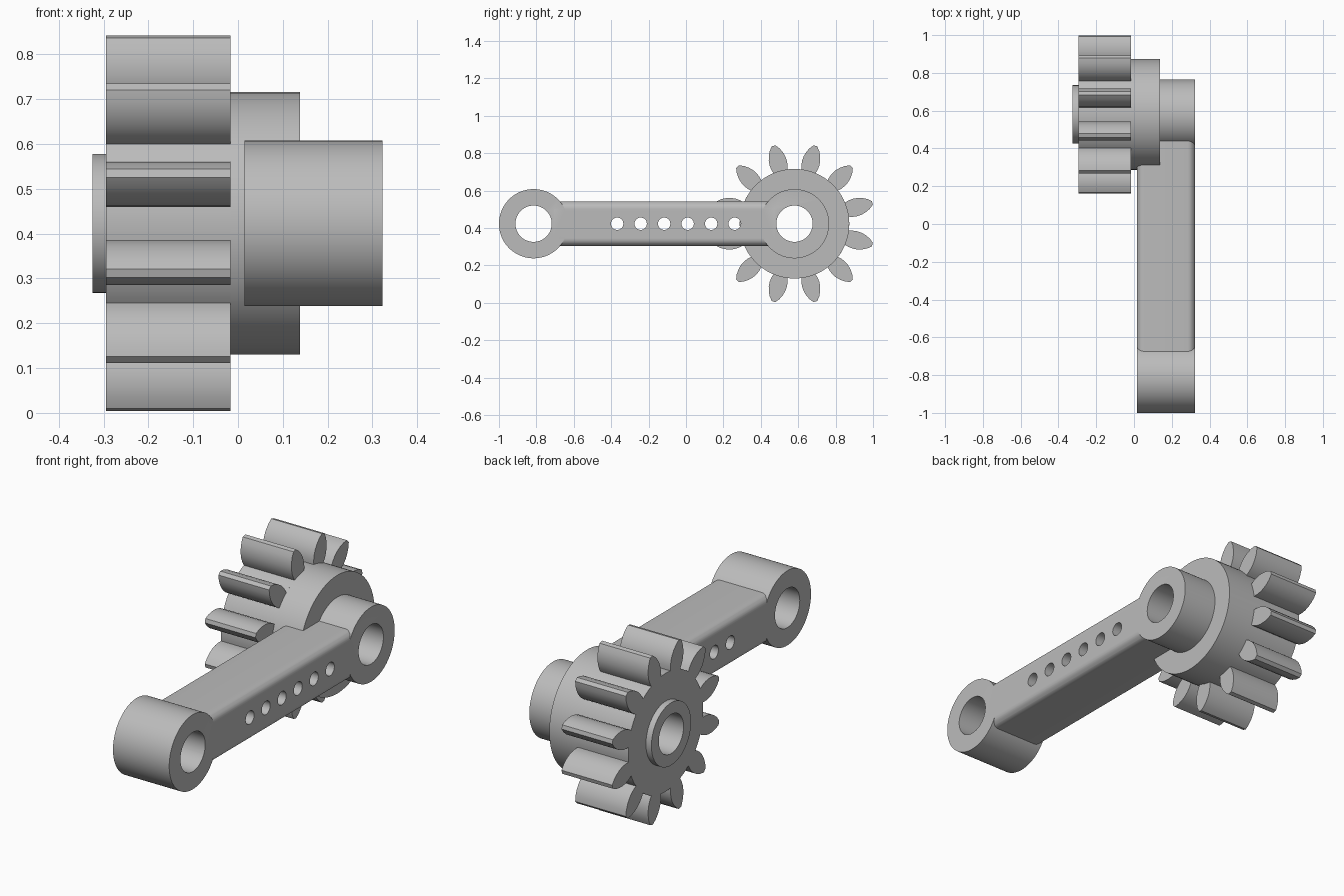
import bpy, bmesh, math
from mathutils import Matrix

if "Cube" in bpy.data.objects:
    bpy.data.objects.remove(bpy.data.objects["Cube"], do_unlink=True)

AXIS_Z = 0.423
GEAR_Y, END_Y = 0.58, -0.815
ARM_X = (0.015, 0.323)
GEAR_X = (-0.295, -0.017)
BORE = 0.097

grey = bpy.data.materials.new("plain grey")
grey.use_nodes = True
colour = (0.5, 0.5, 0.5, 1)
grey.diffuse_color = colour
grey.node_tree.nodes["Principled BSDF"].inputs["Base Color"].default_value = colour


def add_object(name, bm):
    bmesh.ops.recalc_face_normals(bm, faces=bm.faces)
    mesh = bpy.data.meshes.new(name)
    bm.to_mesh(mesh)
    bm.free()
    mesh.materials.append(grey)
    obj = bpy.data.objects.new(name, mesh)
    bpy.context.collection.objects.link(obj)
    return obj


def rod(name, x0, x1, y, radius, sides=96):
    """Solid cylinder lying along x."""
    bm = bmesh.new()
    place = Matrix.Translation(((x0 + x1) / 2, y, AXIS_Z)) @ Matrix.Rotation(math.pi / 2, 4, 'Y')
    bmesh.ops.create_cone(bm, cap_ends=True, segments=sides, radius1=radius,
                          radius2=radius, depth=x1 - x0, matrix=place)
    return add_object(name, bm)


def combine(obj, other, operation):
    """Boolean another solid into obj and discard it."""
    mod = obj.modifiers.new(operation.lower(), 'BOOLEAN')
    mod.operation, mod.solver, mod.object = operation, 'EXACT', other
    bpy.context.view_layer.objects.active = obj
    bpy.ops.object.modifier_apply(modifier=mod.name)
    bpy.data.objects.remove(other, do_unlink=True)


def drill(obj, y, radius, sides=64):
    combine(obj, rod("drill", -0.6, 0.6, y, radius, sides), 'DIFFERENCE')


# Toothed wheel: one extruded outline with leaf-shaped teeth
TEETH, ROOT = 12, 0.293
flank = [(0.29, 0.039), (0.31, 0.045), (0.335, 0.048), (0.36, 0.046),
         (0.385, 0.039), (0.41, 0.027), (0.431, 0.01)]
tooth = [(r, -w) for r, w in flank] + [(r, w) for r, w in reversed(flank)]
pitch = math.tau / TEETH
bm = bmesh.new()
ring = []
for i in range(TEETH):
    turn = (i + 0.5) * pitch
    for r, w in tooth:
        ring.append((r * math.cos(turn) - w * math.sin(turn),
                     r * math.sin(turn) + w * math.cos(turn)))
    edge = math.atan2(flank[0][1], flank[0][0])
    for k in range(1, 5):
        a = turn + edge + (pitch - 2 * edge) * k / 5
        ring.append((ROOT * math.cos(a), ROOT * math.sin(a)))
face = bm.faces.new([bm.verts.new((GEAR_X[0], GEAR_Y + y, AXIS_Z + z)) for y, z in ring])
side = bmesh.ops.extrude_face_region(bm, geom=[face])
bmesh.ops.translate(bm, vec=(GEAR_X[1] - GEAR_X[0], 0, 0),
                    verts=[v for v in side["geom"] if isinstance(v, bmesh.types.BMVert)])
gear = add_object("toothed_wheel", bm)
drill(gear, GEAR_Y, BORE)

# Collar behind the teeth and the thin outer washer
collar = rod("collar", GEAR_X[1], 0.138, GEAR_Y, ROOT)
washer = rod("washer", -0.325, GEAR_X[0], GEAR_Y, 0.155)
for part in (collar, washer):
    drill(part, GEAR_Y, BORE)

# Lever: rounded bar joined to a boss at each end
bm = bmesh.new()
size = (ARM_X[1] - ARM_X[0], 1.18, 0.24)
place = Matrix.Translation((sum(ARM_X) / 2, -0.117, AXIS_Z)) @ Matrix.Diagonal((*size, 1))
bmesh.ops.create_cube(bm, size=1, matrix=place)
long_edges = [e for e in bm.edges if abs(e.verts[0].co.y - e.verts[1].co.y) > 1]
bmesh.ops.bevel(bm, geom=long_edges, offset=0.04, segments=8, profile=0.5, affect='EDGES')
lever = add_object("lever_arm", bm)
for y in (END_Y, GEAR_Y):
    combine(lever, rod("boss", *ARM_X, y, 0.185), 'UNION')
for y in (END_Y, GEAR_Y):
    drill(lever, y, BORE)

# Row of small holes through the bar
for i in range(6):
    drill(lever, -0.368 + i * 0.1256, 0.033, 32)

# Smooth rounded surfaces, keep crisp edges
for obj in (gear, collar, washer, lever):
    bpy.ops.object.select_all(action='DESELECT')
    obj.select_set(True)
    bpy.context.view_layer.objects.active = obj
    bpy.ops.object.shade_smooth_by_angle(angle=math.radians(28))
